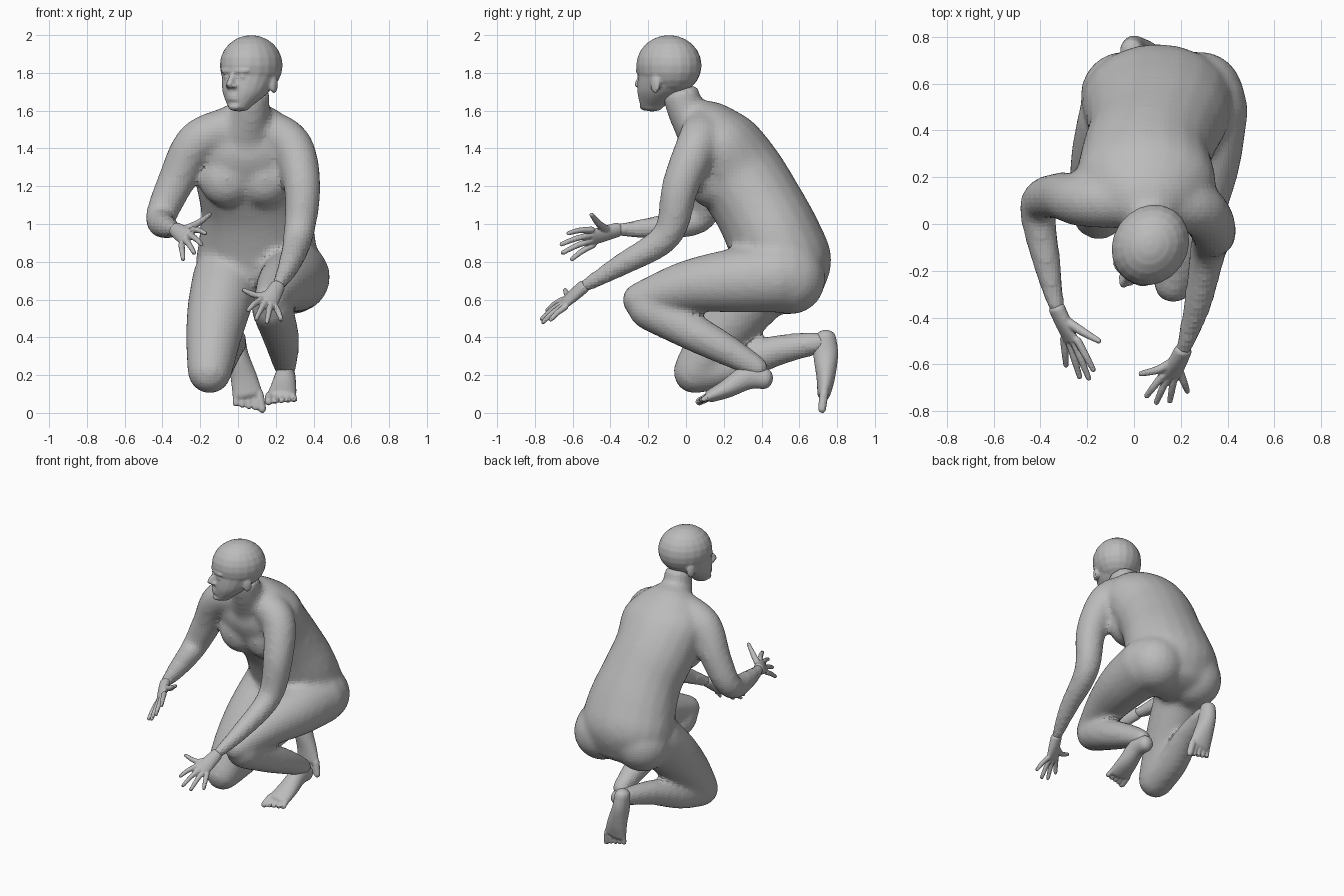
import bpy, bmesh
from math import sin, cos, pi, radians
from mathutils import Vector, Matrix

cube = bpy.data.objects.get("Cube")
if cube:
    bpy.data.objects.remove(cube, do_unlink=True)

clay = bpy.data.materials.new("matte_grey")
clay.use_nodes = True
grey = (.5, .5, .5, 1)
clay.diffuse_color = grey
shader = next(n for n in clay.node_tree.nodes if n.type == 'BSDF_PRINCIPLED')
shader.inputs["Base Color"].default_value = grey
shader.inputs["Roughness"].default_value = .8

SIDES = 20
X_AXIS = Vector((1, 0, 0))
Z_AXIS = Vector((0, 0, 1))


def resample(points, steps=5):
    """Smooth curve through points of (x, y, z, half width, half depth)."""
    pts = [Vector(p if len(p) == 5 else (*p, p[-1])) for p in points]
    out = []
    for i in range(len(pts) - 1):
        a, b = pts[max(i - 1, 0)], pts[i]
        c, d = pts[i + 1], pts[min(i + 2, len(pts) - 1)]
        for k in range(steps):
            t = k / steps
            out.append(b + (c - a) * (t / 2)
                       + (a * 2 - b * 5 + c * 4 - d) * (t * t / 2)
                       + (b * 3 - a - c * 3 + d) * (t ** 3 / 2))
    return out + [pts[-1]]


def loft(bm, points, wide=X_AXIS, axis=None, cap=1.0):
    """Closed tube of ellipses with rounded ends."""
    pts = resample(points)
    centres = [Vector(p[:3]) for p in pts]
    rings = []
    last = len(pts) - 1
    for i, (p, centre) in enumerate(zip(pts, centres)):
        before, after = centres[max(i - 1, 0)], centres[min(i + 1, last)]
        tangent = axis or (after - before).normalized()
        across = (wide - tangent * wide.dot(tangent)).normalized()
        u, v = across * p[3], tangent.cross(across) * p[4]
        row = [(centre, u, v)]
        if i in (0, last):
            sign = -1 if i == 0 else 1
            reach = tangent * (sign * cap * min(p[3], p[4]))
            for a in (pi / 6, pi / 3, pi * .42, pi * .48):
                row.append((centre + reach * sin(a), u * cos(a), v * cos(a)))
            if i == 0:
                row.reverse()
        rings += row
    angles = [2 * pi * k / SIDES for k in range(SIDES)]
    loops = [[bm.verts.new(centre + u * cos(a) + v * sin(a)) for a in angles]
             for centre, u, v in rings]
    for lower, upper in zip(loops, loops[1:]):
        for k in range(SIDES):
            n = (k + 1) % SIDES
            bm.faces.new((lower[k], lower[n], upper[n], upper[k]))
    bm.faces.new(loops[0][::-1])
    bm.faces.new(loops[-1])


def limb(bm, points, start, end):
    """Round tube whose radius tapers from start to end, faster near the end."""
    last = len(points) - 1
    loft(bm, [(*p, start + (end - start) * (i / last) ** 1.5) for i, p in enumerate(points)])


def blob(bm, centre, radii):
    """Ellipsoid muscle or feature."""
    matrix = Matrix.Translation(centre) @ Matrix.Diagonal((*radii, 1))
    bmesh.ops.create_uvsphere(bm, u_segments=20, v_segments=12, radius=1, matrix=matrix)


def finish(bm, name, voxel, smoothing):
    """Fuse the overlapping forms into one skin."""
    mesh = bpy.data.meshes.new(name)
    bm.to_mesh(mesh)
    bm.free()
    mesh.materials.append(clay)
    obj = bpy.data.objects.new(name, mesh)
    bpy.context.collection.objects.link(obj)
    fuse = obj.modifiers.new("fuse", 'REMESH')
    fuse.mode = 'VOXEL'
    fuse.voxel_size = voxel
    soften = obj.modifiers.new("soften", 'SMOOTH')
    soften.factor = .5
    soften.iterations = smoothing


# Torso, leaning forward, and neck
body = bmesh.new()
loft(body, [(.1, .56, .62, .24, .17), (.1, .53, .76, .32, .25), (.1, .47, .92, .31, .25),
            (.08, .38, 1.1, .28, .24), (.05, .28, 1.26, .28, .24), (.05, .17, 1.42, .3, .22),
            (.05, .1, 1.52, .23, .16), (.05, .04, 1.58, .14, .1)], cap=.4)
loft(body, [(.05, .07, 1.5, .14, .13), (.07, 0, 1.6, .1, .1), (.08, -.03, 1.7, .09, .1)], cap=.3)

# Chest and seat muscles
for x in (-.06, .14):
    blob(body, (x, .12, 1.24), (.15, .12, .15))
for x in (-.04, .28):
    blob(body, (x, .55, .71), (.19, .19, .19))

# Left arm reaching down, right arm bent
left_wrist = (.21, -.54, .67)
right_wrist = (-.33, -.36, .97)
limb(body, [(.12, .1, 1.5), (.28, .06, 1.42), (.34, -.03, 1.2), (.32, -.1, .94),
            (.27, -.35, .78), left_wrist], .12, .036)
limb(body, [(-.05, .1, 1.5), (-.22, .1, 1.43), (-.33, .12, 1.22), (-.41, .07, 1.03),
            (-.37, -.18, .98), right_wrist], .12, .036)

# Left leg crouching: thigh, then shin
limb(body, [(.3, .5, .72), (.28, .25, .7), (.23, 0, .67), (.17, -.25, .6)], .19, .09)
limb(body, [(.18, -.2, .55), (.22, .03, .43), (.24, .22, .33), (.25, .38, .24)], .11, .06)

# Right leg kneeling: thigh, then shin
limb(body, [(-.06, .45, .72), (-.1, .3, .56), (-.13, .17, .4), (-.15, .05, .22)], .18, .12)
limb(body, [(-.15, .05, .21), (-.12, .25, .25), (-.06, .48, .33), (-.01, .7, .37)], .11, .06)
finish(body, "body", .02, 10)

# Head, shaped facing forward and then turned
head = bmesh.new()
blob(head, (0, 0, 1.84), (.16, .18, .16))               # skull
loft(head, [(0, -.11, 1.62, .06, .06), (0, -.05, 1.7, .12, .13), (0, 0, 1.8, .15, .17)],
     axis=Z_AXIS, cap=.4)                               # jaw
blob(head, (0, -.15, 1.81), (.09, .03, .02))            # brow
blob(head, (0, -.15, 1.62), (.04, .03, .02))            # chin
for z in (1.66, 1.68):
    blob(head, (0, -.165, z), (.04, .02, .01))          # lip
limb(head, [(0, -.16, 1.8), (0, -.2, 1.74)], .014, .02)  # nose
for side in (-1, 1):
    blob(head, (side * .02, -.18, 1.73), (.016, .02, .013))     # nostril
    blob(head, (side * .05, -.15, 1.78), (.02, .02, .013))      # eye
    blob(head, (side * .06, -.11, 1.72), (.04, .04, .04))       # cheek
    blob(head, (side * .14, .01, 1.74), (.016, .03, .05))       # ear
turn = Matrix.Translation((.07, -.09, 0)) @ Matrix.Rotation(radians(-35), 4, 'Z')
bmesh.ops.transform(head, matrix=turn, verts=head.verts)
finish(head, "head", .009, 3)


def hand(name, wrist, knuckles, tips, thumb):
    """Flat palm with a fan of fingers; pairs run from index to little finger."""
    bm = bmesh.new()
    wrist = Vector(wrist)
    index, little = map(Vector, knuckles)
    first, final = map(Vector, tips)
    palm_end = (index + little) / 2
    forward = (palm_end - wrist).normalized()
    loft(bm, [(*wrist, .04, .034), (*wrist.lerp(palm_end, .5), .046, .03), (*palm_end, .05, .02)],
         wide=index - little, cap=.6)
    for i in range(4):
        base = index.lerp(little, i / 3)
        tip = first.lerp(final, i / 3) + forward * (.06 * sin(pi * i / 3))
        middle = base.lerp(tip, .5) + Z_AXIS * .006
        limb(bm, [base, middle, base.lerp(tip, .94)], .017, .012)
    limb(bm, [wrist.lerp(palm_end, .3), *map(Vector, thumb)], .022, .012)
    finish(bm, name, .006, 2)


hand("left_hand", left_wrist, [(.12, -.65, .6), (.2, -.64, .56)],
     [(.05, -.74, .54), (.23, -.72, .49)], [(.11, -.62, .62), (.03, -.64, .65)])
hand("right_hand", right_wrist, [(-.24, -.5, .97), (-.3, -.49, .89)],
     [(-.17, -.63, .95), (-.29, -.61, .81)], [(-.22, -.46, 1), (-.15, -.5, 1.05)])


def foot(name, heel, ankle, arch, ball, toe_reach, big_toe_side):
    """Sole tapering from heel to ball, then five toes."""
    bm = bmesh.new()
    loft(bm, [(*heel, .05, .055), (*ankle, .055, .066), (*arch, .07, .05), (*ball, .08, .035)], cap=.8)
    for i in range(5):
        spread = X_AXIS * (big_toe_side * (2 - i) * .031)
        size = .024 if i == 0 else .018
        base = Vector(ball) + spread
        limb(bm, [base, base + spread * .1 + Vector(toe_reach) * (1 - .09 * i)], size, size * .9)
    finish(bm, name, .008, 3)


# Feet: left resting on the ball, right standing on its toes
foot("left_foot", (.25, .42, .18), (.25, .33, .19), (.24, .22, .13), (.23, .13, .09),
     (0, -.06, -.03), -1)
foot("right_foot", (-.01, .74, .4), (0, .74, .31), (.03, .74, .19), (.05, .73, .1),
     (.01, -.01, -.08), 1)
